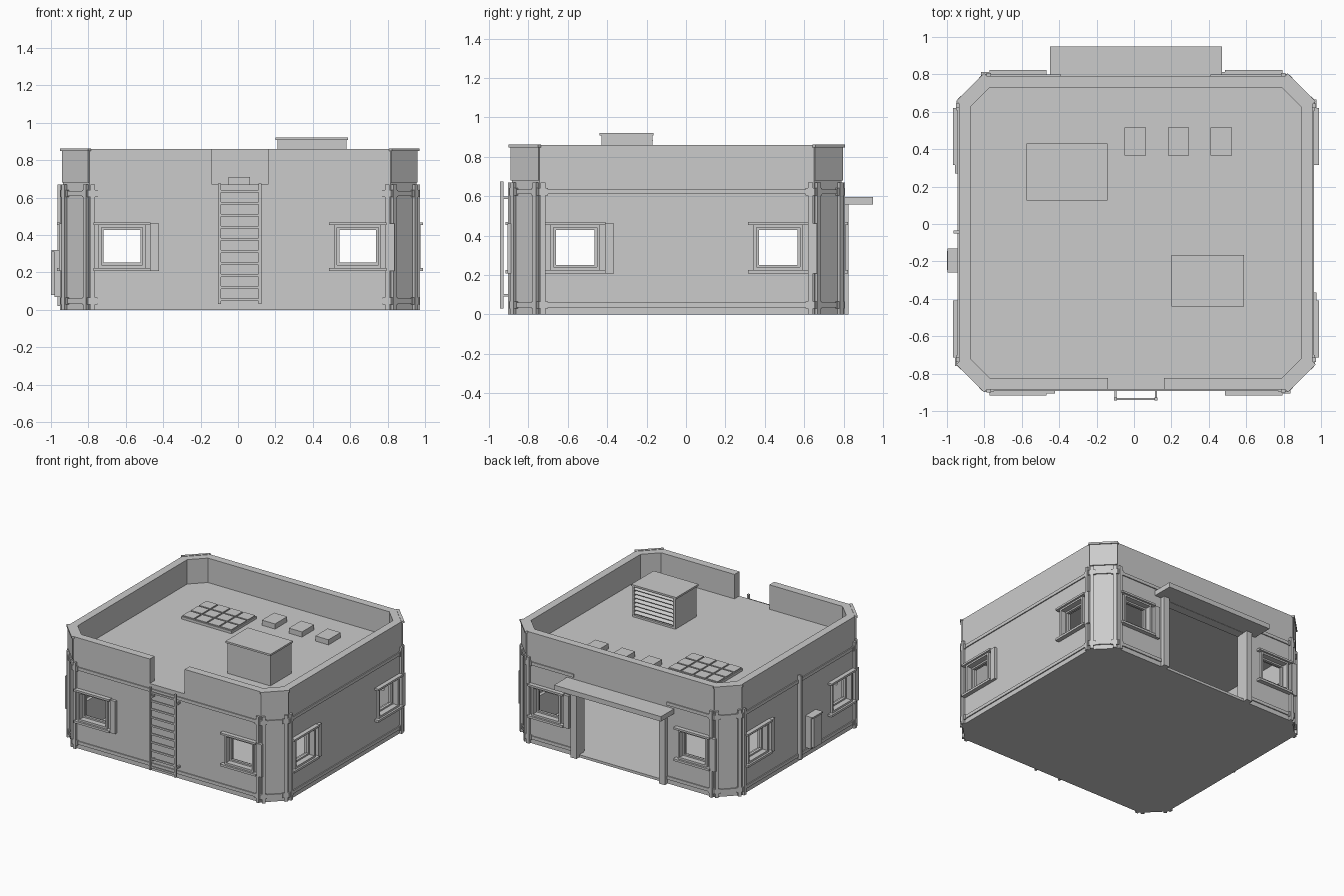
import bpy, bmesh, math
from mathutils import Matrix, Vector

cube = bpy.data.objects.get("Cube")
if cube:
    bpy.data.objects.remove(cube, do_unlink=True)

GREY = (0.6, 0.6, 0.6, 1.0)
mat = bpy.data.materials.new("plain grey")
mat.use_nodes = True
mat.diffuse_color = GREY
mat.node_tree.nodes["Principled BSDF"].inputs["Base Color"].default_value = GREY

CX, CY = 0.01, -0.047      # building centre
HX, HY = 0.945, 0.837      # wall half sizes
CUT = 0.14                 # corner chamfer
ROOF, TOP = 0.67, 0.86
WORLD = Matrix.Identity(4)


def finish(name, bm):
    bmesh.ops.recalc_face_normals(bm, faces=bm.faces)
    mesh = bpy.data.meshes.new(name)
    bm.to_mesh(mesh)
    bm.free()
    mesh.materials.append(mat)
    obj = bpy.data.objects.new(name, mesh)
    bpy.context.collection.objects.link(obj)
    return obj


def add_box(bm, frame, x, y, z):
    """Add a box from three (low, high) ranges in the given frame."""
    size = [r[1] - r[0] for r in (x, y, z)]
    mid = [(r[1] + r[0]) / 2 for r in (x, y, z)]
    m = frame @ Matrix.Translation(mid) @ Matrix.Diagonal(size + [1])
    bmesh.ops.create_cube(bm, size=1, matrix=m)


def parts(name, boxes, frame=WORLD):
    bm = bmesh.new()
    for b in boxes:
        add_box(bm, frame, *b)
    return finish(name, bm)


def octagon(name, inset, z0, z1):
    """Chamfered rectangular prism following the wall outline."""
    a, b = HX - inset, HY - inset
    c = CUT - inset * (2 - math.sqrt(2))
    quarter = [(a, b - c), (a - c, b)]
    pts = quarter + [(-x, y) for x, y in quarter[::-1]]
    pts += [(-x, -y) for x, y in pts]
    bm = bmesh.new()
    base = bm.faces.new([bm.verts.new((CX + x, CY + y, z0)) for x, y in pts])
    top = bmesh.ops.extrude_face_region(bm, geom=[base])["geom"]
    verts = [v for v in top if isinstance(v, bmesh.types.BMVert)]
    bmesh.ops.translate(bm, verts=verts, vec=(0, 0, z1 - z0))
    return finish(name, bm)


def carve(obj, cutters):
    for cutter in cutters:
        mod = obj.modifiers.new("cut", "BOOLEAN")
        mod.operation, mod.solver, mod.object = "DIFFERENCE", "EXACT", cutter
        bpy.context.view_layer.objects.active = obj
        bpy.ops.object.modifier_apply(modifier=mod.name)
        bpy.data.objects.remove(cutter, do_unlink=True)


def wall_frame(angle, x, y):
    """x runs right along the wall, -y points out of it."""
    return Matrix.Translation((x, y, 0)) @ Matrix.Rotation(angle, 4, "Z")


def out(d, start=-0.005):
    return (-d, -start)


# Hollow building with window and door openings
WIN_X, WIN_Y, HALF = 0.63, 0.515, 0.11
WIN_Z = (0.24, 0.44)
cutters = [octagon("room_cutter", 0.07, 0.02, 0.62)]
for s in (-1, 1):
    wx, wy = CX + s * WIN_X, CY + s * WIN_Y
    cutters.append(parts("window_cutter", [((wx - HALF, wx + HALF), (-2, 2), WIN_Z)]))
    cutters.append(parts("window_cutter", [((-2, 2), (wy - HALF, wy + HALF), WIN_Z)]))
cutters.append(parts("door_cutter", [((-0.35, 0.37), (0.5, 2), (0.02, 0.555))]))
carve(octagon("building_walls", 0, 0, ROOF), cutters)

# Parapet with a gap for the ladder
carve(octagon("parapet", 0, ROOF, TOP), [
    octagon("parapet_cutter", 0.06, ROOF - 0.1, 1),
    parts("gap_cutter", [((-0.14, 0.16), (-1, -0.7), (ROOF - 0.05, 1))])])

RAILS = ((0.035, 0.06), (0.61, 0.635))


def trim(label, frame, posts, rails):
    """Vertical strips with clamps, joined by horizontal rails."""
    boxes = []
    for u in posts:
        boxes.append(((u - 0.012, u + 0.012), out(0.018), (0, ROOF)))
        for lo, hi in RAILS:
            boxes.append(((u - 0.025, u + 0.025), out(0.013), (lo - 0.006, hi + 0.006)))
    for a, b in rails:
        boxes += [((a, b), out(0.008), z) for z in RAILS]
    parts(label + "_trim", boxes, frame)


def window(label, frame, u):
    r, (lo, hi) = HALF, WIN_Z
    boxes = []
    # Two nested frames, the inner one set back
    for edge, inner, front, back in ((0.015, 0, 0.018, -0.01), (0.002, 0.012, -0.025, -0.045)):
        a, b = r + edge, r - inner
        for s in (-1, 1):
            side = sorted((u + s * a, u + s * b))
            boxes.append((side, out(front, back), (lo - edge, hi + edge)))
        boxes.append(((u - b, u + b), out(front, back), (lo - edge, lo + inner)))
        boxes.append(((u - b, u + b), out(front, back), (hi - inner, hi + edge)))
    # Sill, header and side board
    boxes.append(((u - 0.153, u + 0.153), out(0.033), (0.208, 0.225)))
    boxes.append(((u - 0.153, u + 0.153), out(0.033), (0.453, 0.468)))
    boxes.append(((u + 0.153, u + 0.197), out(0.022), (0.208, 0.462)))
    parts(label + "_window", boxes, frame)


# Four walls, each with two windows and its trim
walls = (("front", 0, 0, -1), ("left", 1, 1, 0), ("back", 2, 0, 1), ("right", 3, -1, 0))
for label, turn, nx, ny in walls:
    frame = wall_frame(turn * math.pi / 2, CX + nx * HX, CY + ny * HY)
    flat = (HX if nx == 0 else HY) - CUT
    win = WIN_X if nx == 0 else WIN_Y
    for s in (-1, 1):
        window(label, frame, s * win)
    rails = [(-flat, flat)]
    if label == "back":
        rails = [(-flat, -0.4), (0.4, flat)]
    trim(label, frame, (-flat + 0.018, flat - 0.018), rails)

# Chamfered corners with strips and capped upper panels
for i, (sx, sy) in enumerate(((1, -1), (1, 1), (-1, 1), (-1, -1))):
    frame = wall_frame(math.pi / 4 + i * math.pi / 2,
                       CX + sx * (HX - CUT / 2), CY + sy * (HY - CUT / 2))
    w = CUT / math.sqrt(2)
    trim("corner", frame, (-w + 0.018, w - 0.018), [(-w, w)])
    parts("corner_panel", [((-w, w), out(0.008), (ROOF + 0.01, TOP - 0.012)),
                           ((-w - 0.006, w + 0.006), out(0.016), (TOP - 0.012, TOP + 0.003))], frame)

# Garage door posts and canopy
parts("door_posts", [((a, a + 0.05), (0.74, 0.825), (0, 0.56)) for a in (-0.395, 0.365)])
parts("door_canopy", [((-0.45, 0.47), (0.78, 0.95), (0.557, 0.595))])

# Ladder with rungs and wall brackets
ladder = [((a, a + 0.016), (-0.943, -0.927), (0.03, 0.675)) for a in (-0.107, 0.11)]
ladder += [((-0.1, 0.12), (-0.941, -0.929), (z - 0.007, z + 0.007))
           for z in [0.055 + 0.0643 * k for k in range(10)]]
ladder += [((a, a + 0.012), (-0.93, -0.88), (z, z + 0.014))
           for a in (-0.105, 0.112) for z in (0.09, 0.585)]
parts("ladder", ladder)

# Utility box and conduit on the side wall
parts("utility_box", [((-0.98, -0.92), (-0.255, -0.135), (0.07, 0.32)),
                      ((-1.0, -0.98), (-0.245, -0.145), (0.08, 0.31)),
                      ((-0.997, -0.92), (-0.26, -0.13), (0.31, 0.32))])
parts("conduit", [((-0.965, -0.93), (-0.052, -0.036), (0.02, ROOF))])

# Rooftop cooling unit with louvres
unit = [((0.21, 0.58), (-0.43, -0.2), (ROOF, 0.91)),
        ((0.2, 0.587), (-0.44, -0.165), (0.907, 0.921)),
        ((0.21, 0.58), (-0.2, -0.17), (ROOF, 0.685))]
unit += [((a, a + 0.015), (-0.2, -0.17), (ROOF, 0.91)) for a in (0.21, 0.565)]
parts("cooling_unit", unit)
bm = bmesh.new()
for k in range(7):
    tilt = Matrix.Translation((0.395, -0.183, 0.705 + k * 0.031)) @ Matrix.Rotation(-0.6, 4, "X")
    add_box(bm, tilt, (-0.17, 0.17), (-0.016, 0.016), (-0.004, 0.004))
finish("cooling_louvres", bm)

# Solar panel with a grid of cells
parts("solar_base", [((-0.575, -0.143), (0.125, 0.43), (ROOF, 0.69))])
sx, sy = 0.432 / 4, 0.305 / 3
parts("solar_cells", [((-0.575 + i * sx + 0.006, -0.575 + (i + 1) * sx - 0.006),
                       (0.125 + j * sy + 0.006, 0.125 + (j + 1) * sy - 0.006), (0.685, 0.698))
                      for i in range(4) for j in range(3)])

# Roof vents
parts("roof_vents", [((x, x + 0.113), (0.365, 0.515), (ROOF, 0.71)) for x in (-0.05, 0.182, 0.41)])
